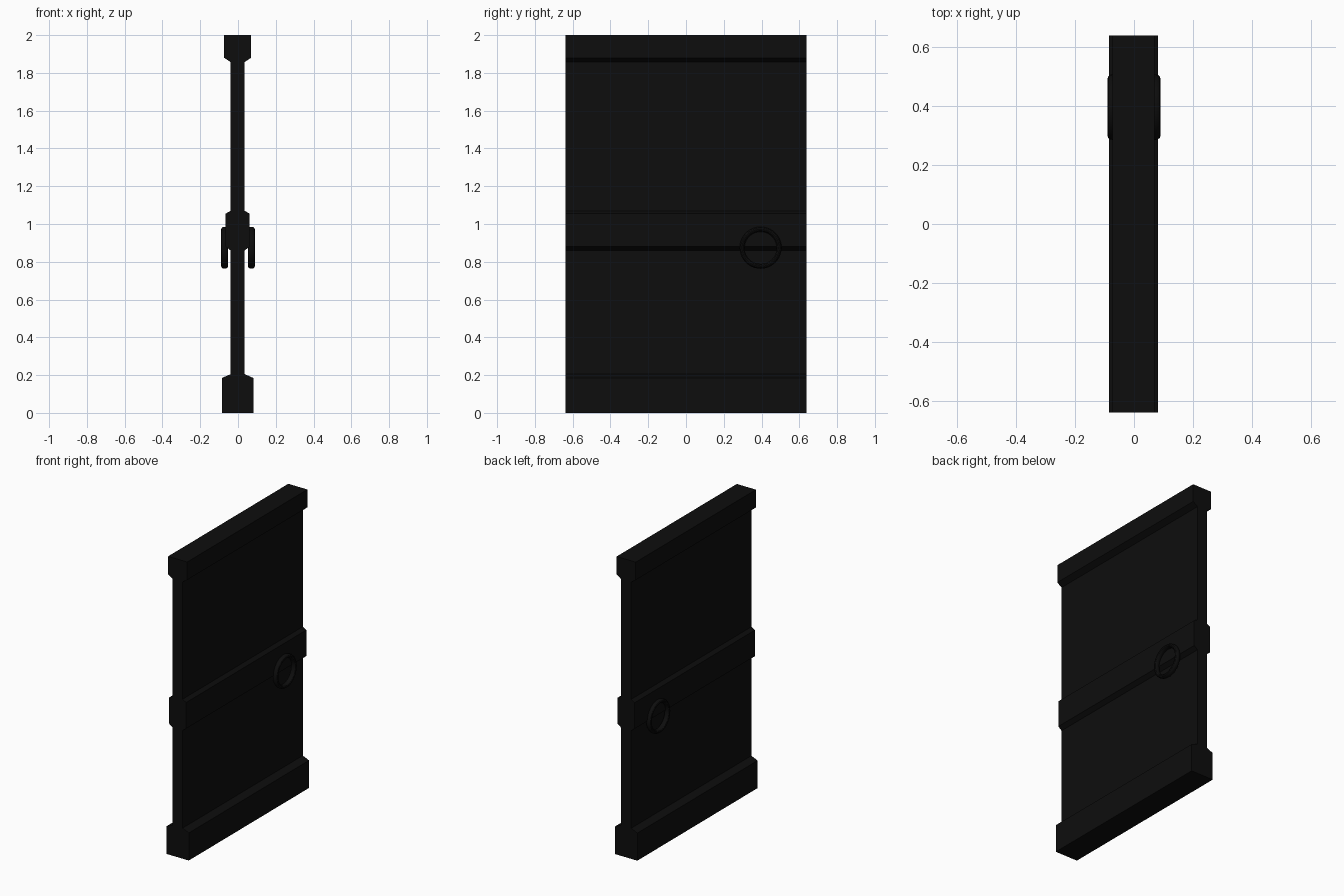
import bpy
import math

if "Cube" in bpy.data.objects:
    bpy.data.objects.remove(bpy.data.objects["Cube"], do_unlink=True)

LENGTH = 1.275
CENTRE_X = -0.002


def make_material(name, colour):
    mat = bpy.data.materials.new(name)
    mat.use_nodes = True
    mat.diffuse_color = colour
    mat.node_tree.nodes["Principled BSDF"].inputs["Base Color"].default_value = colour
    return mat


black = make_material("near black", (0.004, 0.004, 0.004, 1))


def bar(name, profile):
    """Extrude a half profile of (half width, z), mirrored in x, along y."""
    outline = [(CENTRE_X + w, z) for w, z in profile]
    outline += [(CENTRE_X - w, z) for w, z in reversed(profile)]
    n = len(outline)
    verts = [(x, y, z) for y in (-LENGTH / 2, LENGTH / 2) for x, z in outline]
    faces = [tuple(range(n)), tuple(reversed(range(n, 2 * n)))]
    faces += [(i, i + n, (i + 1) % n + n, (i + 1) % n) for i in range(n)]
    mesh = bpy.data.meshes.new(name)
    mesh.from_pydata(verts, [], faces)
    mesh.materials.append(black)
    obj = bpy.data.objects.new(name, mesh)
    bpy.context.collection.objects.link(obj)
    return obj


# Door leaf and its three chamfered rails
bar("door_panel", [(0.037, 0.01), (0.037, 1.99)])
bar("bottom_rail", [(0.083, 0), (0.083, 0.185), (0.037, 0.205)])
bar("middle_rail", [(0.037, 0.86), (0.063, 0.88), (0.063, 1.055), (0.037, 1.07)])
bar("top_rail", [(0.037, 1.857), (0.071, 1.88), (0.071, 2.0)])

# Ring handle on each face, slightly flattened in section
for side, name in ((1, "left_ring_handle"), (-1, "right_ring_handle")):
    bpy.ops.mesh.primitive_torus_add(
        major_radius=0.098, minor_radius=0.013,
        major_segments=40, minor_segments=12,
        location=(side * 0.071, 0.395, 0.874),
        rotation=(0, math.pi / 2, 0))
    ring = bpy.context.object
    ring.name = name
    ring.scale.z = 1.4
    ring.data.materials.append(black)
    bpy.ops.object.shade_smooth_by_angle()
